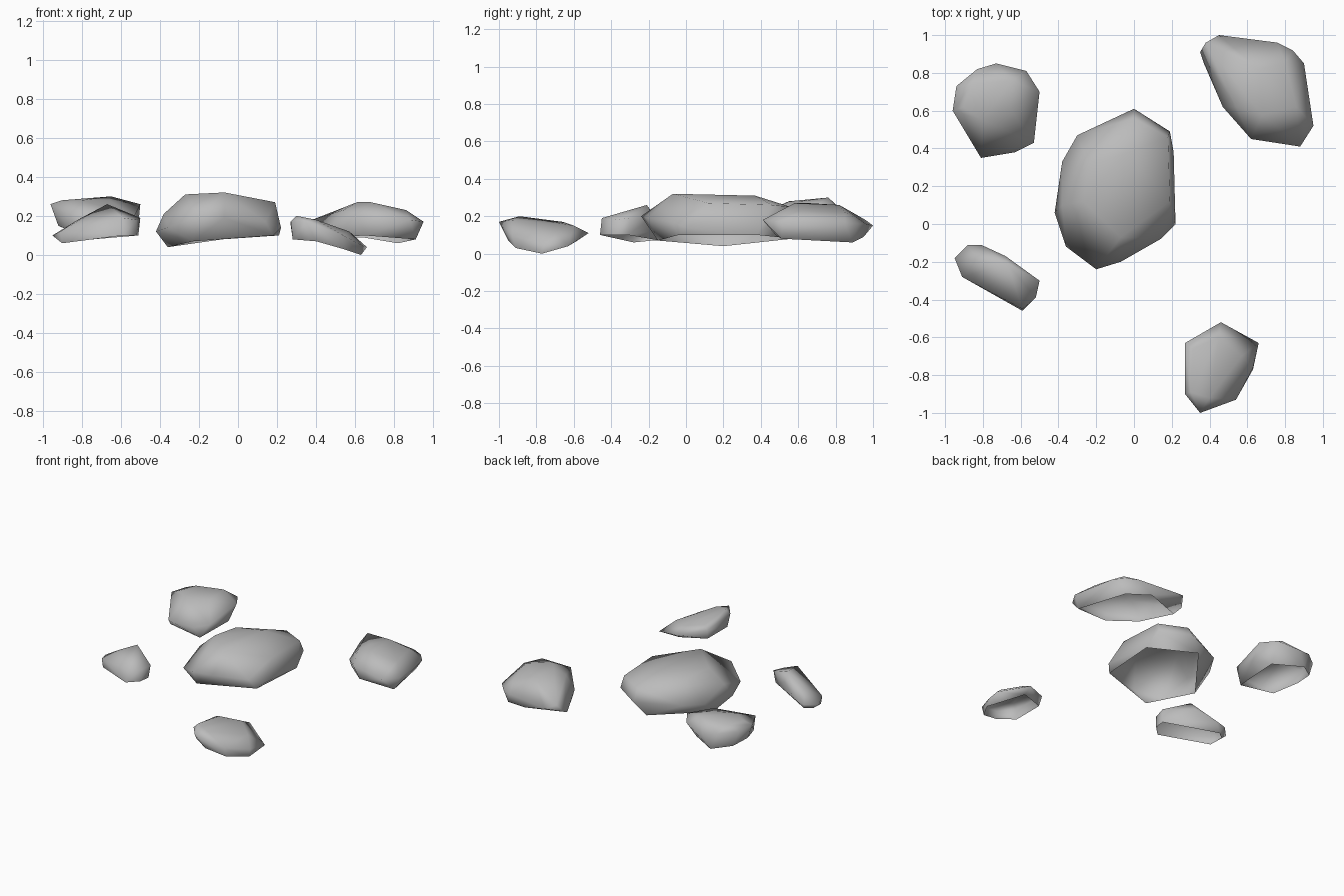
import bpy
import bmesh

# Remove the default object
default_cube = bpy.data.objects.get("Cube")
if default_cube:
    bpy.data.objects.remove(default_cube, do_unlink=True)

# One plain stone colour
STONE_COLOUR = (0.50, 0.50, 0.50, 1.0)
stone_material = bpy.data.materials.new("stone_grey")
stone_material.use_nodes = True
stone_material.diffuse_color = STONE_COLOUR
principled = next(node for node in stone_material.node_tree.nodes
                  if node.type == 'BSDF_PRINCIPLED')
principled.inputs["Base Color"].default_value = STONE_COLOUR
principled.inputs["Roughness"].default_value = 0.9


def build_rock(name, crown, waist, rim):
    """Wrap a convex shell around three rings of points (in hundredths of a
    unit) and leave the underside open along the rim."""
    mesh_builder = bmesh.new()

    def add_ring(points):
        return [mesh_builder.verts.new([value / 100 for value in point])
                for point in points]

    add_ring(crown)
    add_ring(waist)
    rim_verts = set(add_ring(rim))
    bmesh.ops.convex_hull(mesh_builder, input=list(mesh_builder.verts))
    rim_verts = {vert for vert in rim_verts if vert.is_valid}

    # Open the underside: remove every face spanned by the rim alone
    underside = [face for face in mesh_builder.faces
                 if rim_verts.issuperset(face.verts)]
    bmesh.ops.delete(mesh_builder, geom=underside, context='FACES')
    loose = [vert for vert in mesh_builder.verts if not vert.link_faces]
    bmesh.ops.delete(mesh_builder, geom=loose, context='VERTS')
    bmesh.ops.recalc_face_normals(mesh_builder, faces=mesh_builder.faces)

    # Make sure the shell faces outward
    if sum(face.normal.z * face.calc_area() for face in mesh_builder.faces) < 0:
        bmesh.ops.reverse_faces(mesh_builder, faces=mesh_builder.faces)
    for face in mesh_builder.faces:
        face.smooth = True

    mesh = bpy.data.meshes.new(name)
    mesh_builder.to_mesh(mesh)
    mesh_builder.free()
    mesh.materials.append(stone_material)
    rock = bpy.data.objects.new(name, mesh)
    bpy.context.collection.objects.link(rock)


# Large rock in the middle
build_rock(
    "centre_rock",
    crown=[(-27, 12, 31), (-24, 32, 30), (-7, -7, 32), (-5, 37, 31),
           (19, 12, 27), (18, 46, 26), (0, 56, 25), (-38, 10, 21)],
    waist=[(-42, 6, 12), (-38, 33, 15), (-30, 47, 17), (0, 61, 17),
           (19, 49, 18), (22, 0, 14), (14, -8, 17), (-7, -20, 19),
           (-20, -24, 20), (-36, -12, 14)],
    rim=[(18, -4, 10), (21, 38, 10), (-8, 57, 8), (-36, 20, 4),
         (-23, -15, 7)],
)

# Broad rock at the back on the model's left
build_rock(
    "back_left_rock",
    crown=[(61, 66, 27), (68, 58, 27), (66, 82, 26), (86, 62, 23),
           (80, 85, 22), (54, 62, 23)],
    waist=[(35, 91, 12), (38, 96, 18), (45, 100, 15), (76, 96, 16),
           (84, 92, 16), (90, 85, 16), (95, 52, 17), (88, 41, 18),
           (62, 45, 20), (47, 62, 14)],
    rim=[(91, 51, 8), (82, 89, 6), (64, 95, 9), (37, 85, 9), (48, 63, 9),
         (65, 48, 10)],
)

# Rounded rock at the back on the model's right
build_rock(
    "back_right_rock",
    crown=[(-90, 62, 28), (-86, 74, 28), (-65, 76, 30), (-66, 61, 28),
           (-80, 55, 28)],
    waist=[(-96, 60, 26), (-94, 73, 25), (-83, 82, 24), (-73, 85, 22),
           (-57, 81, 25), (-50, 70, 26), (-51, 62, 16), (-53, 43, 20),
           (-63, 38, 17), (-81, 35, 19)],
    rim=[(-59, 40, 10), (-59, 72, 12), (-78, 83, 12), (-90, 74, 14),
         (-92, 60, 15), (-85, 43, 12)],
)

# Narrow ridged rock at the front on the model's right
build_rock(
    "front_right_rock",
    crown=[(-67, -21, 26), (-62, -25, 23), (-82, -20, 18)],
    waist=[(-95, -18, 10), (-88, -11, 11), (-81, -11, 13), (-68, -17, 20),
           (-50, -30, 19), (-52, -39, 18), (-59, -45, 19), (-91, -28, 12)],
    rim=[(-90, -28, 6), (-91, -18, 7), (-86, -14, 7), (-51, -31, 10),
         (-52, -39, 10), (-59, -46, 10)],
)

# Tilted rock at the front on the model's left
build_rock(
    "front_left_rock",
    crown=[(30, -89, 20), (31, -66, 17), (45, -60, 15), (57, -70, 12),
           (40, -92, 18)],
    waist=[(27, -90, 17), (27, -63, 15), (46, -52, 11), (66, -63, 4),
           (63, -76, 5), (54, -93, 10), (35, -100, 17)],
    rim=[(28, -88, 8), (40, -95, 7), (54, -91, 3), (63, -77, 0),
         (46, -58, 7), (28, -65, 8)],
)
